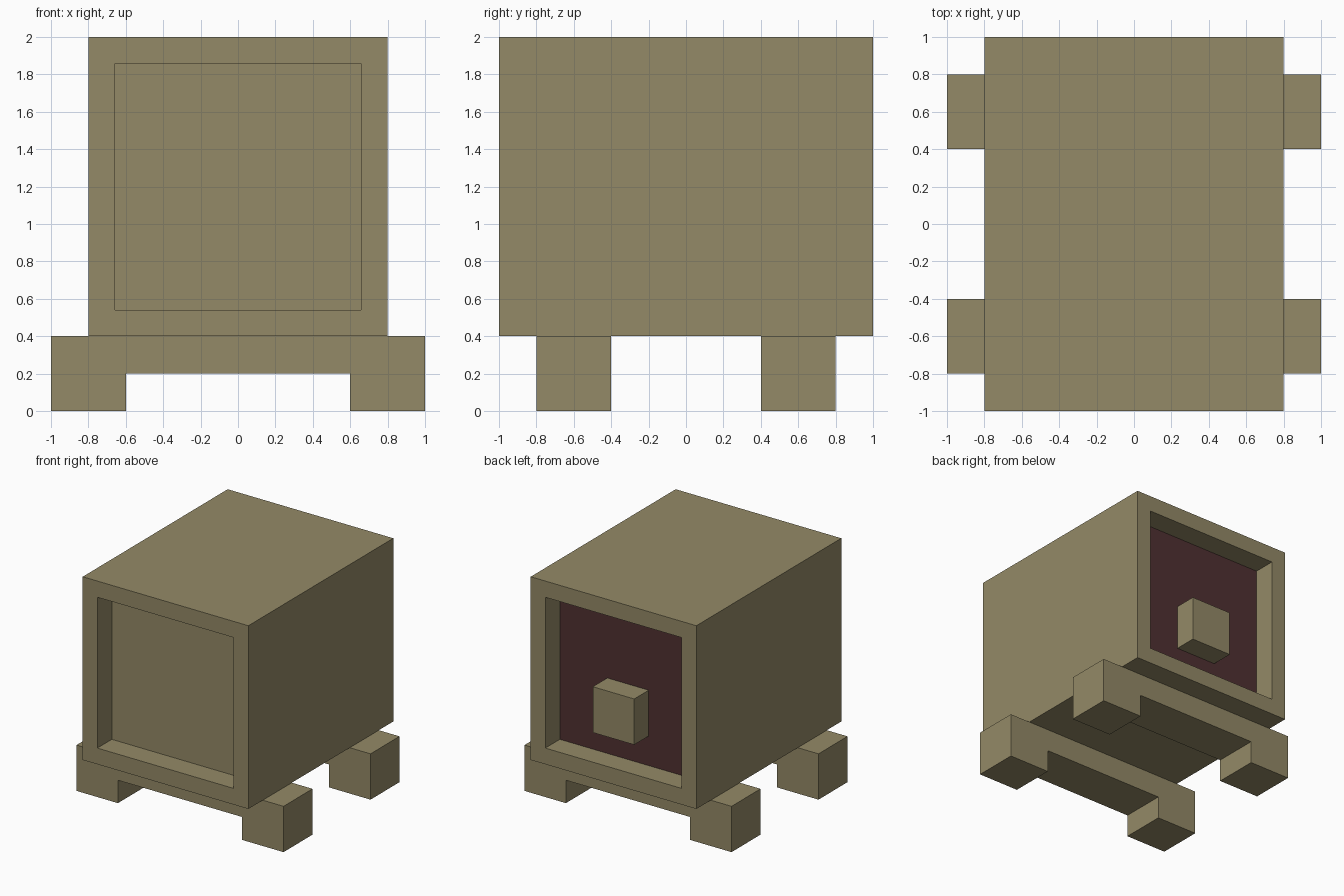
import bpy
import bmesh
from mathutils import Vector

cube = bpy.data.objects.get("Cube")
if cube:
    bpy.data.objects.remove(cube, do_unlink=True)


def make_material(name, colour):
    mat = bpy.data.materials.new(name)
    mat.use_nodes = True
    rgba = (*colour, 1)
    mat.diffuse_color = rgba
    mat.node_tree.nodes["Principled BSDF"].inputs["Base Color"].default_value = rgba
    return mat


tan = make_material("tan", (0.295, 0.252, 0.135))
maroon = make_material("dark_maroon", (0.079, 0.030, 0.031))


def finish(bm, name, *materials):
    bmesh.ops.recalc_face_normals(bm, faces=bm.faces)
    mesh = bpy.data.meshes.new(name)
    bm.to_mesh(mesh)
    bm.free()
    for mat in materials:
        mesh.materials.append(mat)
    obj = bpy.data.objects.new(name, mesh)
    bpy.context.collection.objects.link(obj)
    return obj


def box(size, centre):
    bm = bmesh.new()
    bmesh.ops.create_cube(bm, size=1)
    bmesh.ops.scale(bm, vec=size, verts=bm.verts)
    bmesh.ops.translate(bm, vec=centre, verts=bm.verts)
    bm.normal_update()
    return bm


# Body: a box with a square recess in the front and the back
body = box((1.6, 2, 1.6), (0, 0, 1.2))
for face in [f for f in body.faces if abs(f.normal.y) > 0.9]:
    inward = Vector((0, -0.2 * face.normal.y, 0))
    bmesh.ops.inset_individual(body, faces=[face], thickness=0.2)
    floor = bmesh.ops.extrude_discrete_faces(body, faces=[face])["faces"][0]
    bmesh.ops.translate(body, vec=inward, verts=floor.verts)
    # The back recess has a dark floor
    if inward.y < 0:
        floor.material_index = 1
finish(body, "body", tan, maroon)

# Knob in the back recess
finish(box((0.4, 0.2, 0.4), (0, 0.9, 1)), "back_knob", tan)


# Feet: a crossbar with a block at each end, cut from one profile
def foot_frame(name, y):
    half = [(0.6, 0.2), (0.6, 0), (1, 0), (1, 0.4)]
    outline = half + [(-x, z) for x, z in reversed(half)]
    bm = bmesh.new()
    face = bm.faces.new([bm.verts.new((x, y - 0.2, z)) for x, z in outline])
    side = bmesh.ops.extrude_face_region(bm, geom=[face])["geom"]
    moved = [v for v in side if isinstance(v, bmesh.types.BMVert)]
    bmesh.ops.translate(bm, vec=(0, 0.4, 0), verts=moved)
    finish(bm, name, tan)


foot_frame("front_feet", -0.6)
foot_frame("back_feet", 0.6)
